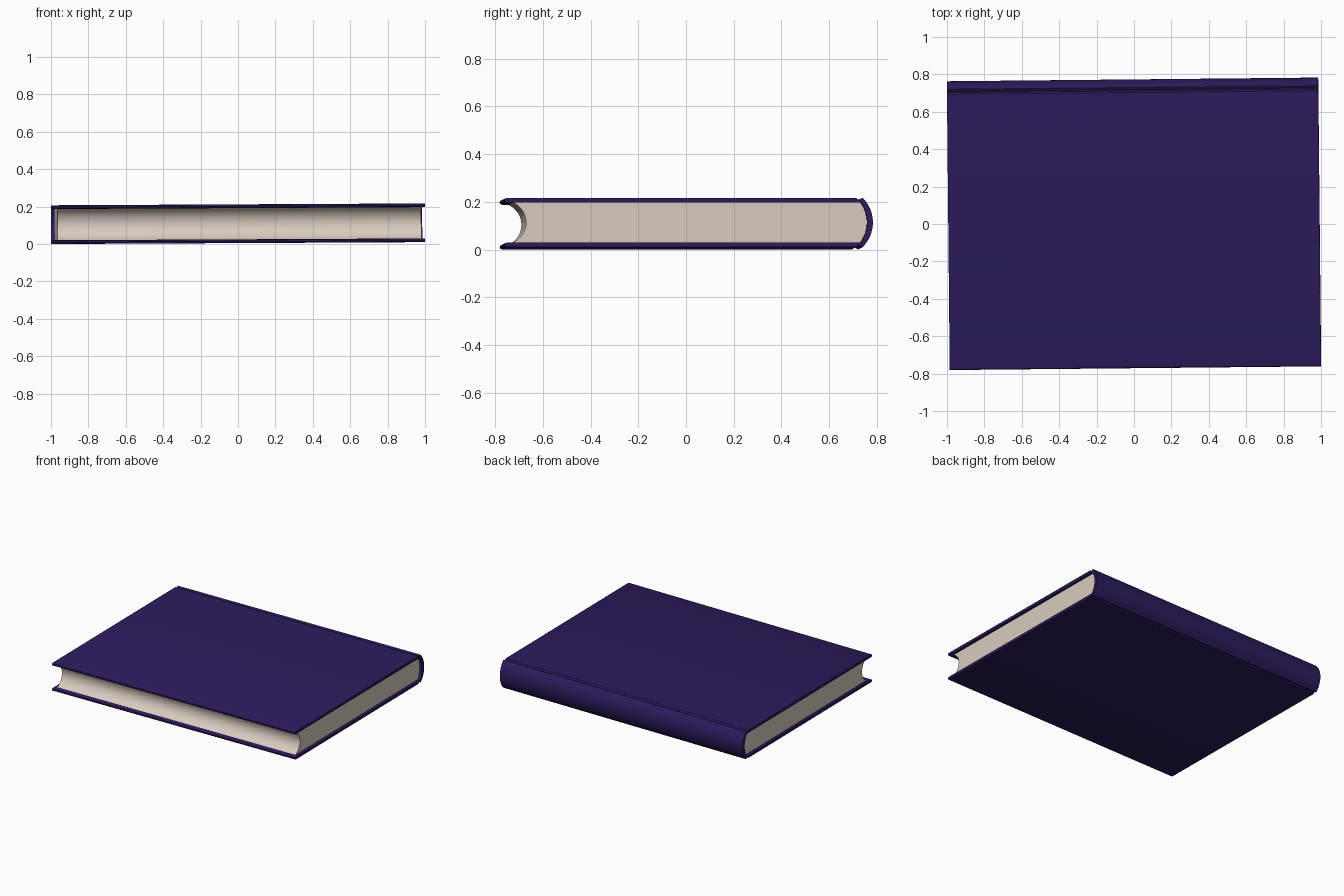
import bpy, bmesh, math

if "Cube" in bpy.data.objects:
    bpy.data.objects.remove(bpy.data.objects["Cube"])

TILT = (0, -0.005, 0.01)   # the book lies very slightly turned
CENTRE = (0, 0, 0.1085)


def material(name, rgb):
    m = bpy.data.materials.new(name)
    m.diffuse_color = (*rgb, 1)
    m.use_nodes = True
    m.node_tree.nodes["Principled BSDF"].inputs["Base Color"].default_value = m.diffuse_color
    return m


def arc(y_end, y_mid, half, n):
    """Points from +half to -half, bulging from y_end to y_mid."""
    sag = abs(y_mid - y_end)
    r = (half * half + sag * sag) / (2 * sag)
    s = 1 if y_mid > y_end else -1
    a = math.asin(half / r)
    return [(y_mid - s * r * (1 - math.cos(t)), r * math.sin(t))
            for t in (a - 2 * a * i / n for i in range(n + 1))]


def extrude_profile(name, pts, half_len, mat):
    """Extrude a closed (y, z) profile along x."""
    bm = bmesh.new()
    face = bm.faces.new([bm.verts.new((-half_len, y, z)) for y, z in pts])
    res = bmesh.ops.extrude_face_region(bm, geom=[face], use_keep_orig=True)
    moved = [v for v in res["geom"] if isinstance(v, bmesh.types.BMVert)]
    bmesh.ops.translate(bm, verts=moved, vec=(2 * half_len, 0, 0))
    bmesh.ops.recalc_face_normals(bm, faces=bm.faces)
    me = bpy.data.meshes.new(name)
    bm.to_mesh(me)
    bm.free()
    ob = bpy.data.objects.new(name, me)
    bpy.context.collection.objects.link(ob)
    ob.location, ob.rotation_euler = CENTRE, TILT
    me.materials.append(mat)
    bpy.ops.object.select_all(action='DESELECT')
    ob.select_set(True)
    bpy.context.view_layer.objects.active = ob
    bpy.ops.object.shade_smooth_by_angle(angle=math.radians(30))
    return ob


def mirrored(pts):
    return [(y, -z) for y, z in reversed(pts)]


# Cover: two boards with hinge grooves, joined by a rounded spine
board_top = [(-0.759, 0.0835), (-0.768, 0.087), (-0.771, 0.0935), (-0.768, 0.100),
             (-0.759, 0.1035), (0.703, 0.1035), (0.712, 0.095), (0.718, 0.095)]
outer_spine = arc(0.73, 0.773, 0.1035, 20)
inner_spine = arc(0.722, 0.749, 0.0835, 20)
cover = board_top + outer_spine + mirrored(board_top) + inner_spine[::-1]
extrude_profile("cover", cover, 0.9925, material("navy_cloth", (0.026, 0.011, 0.11)))

# Page block: hollow fore edge, rounded back against the spine
pages = arc(0.721, 0.748, 0.0835, 20) + arc(-0.735, -0.68, 0.0835, 20)[::-1]
extrude_profile("page_block", pages, 0.973, material("paper", (0.68, 0.6, 0.52)))
